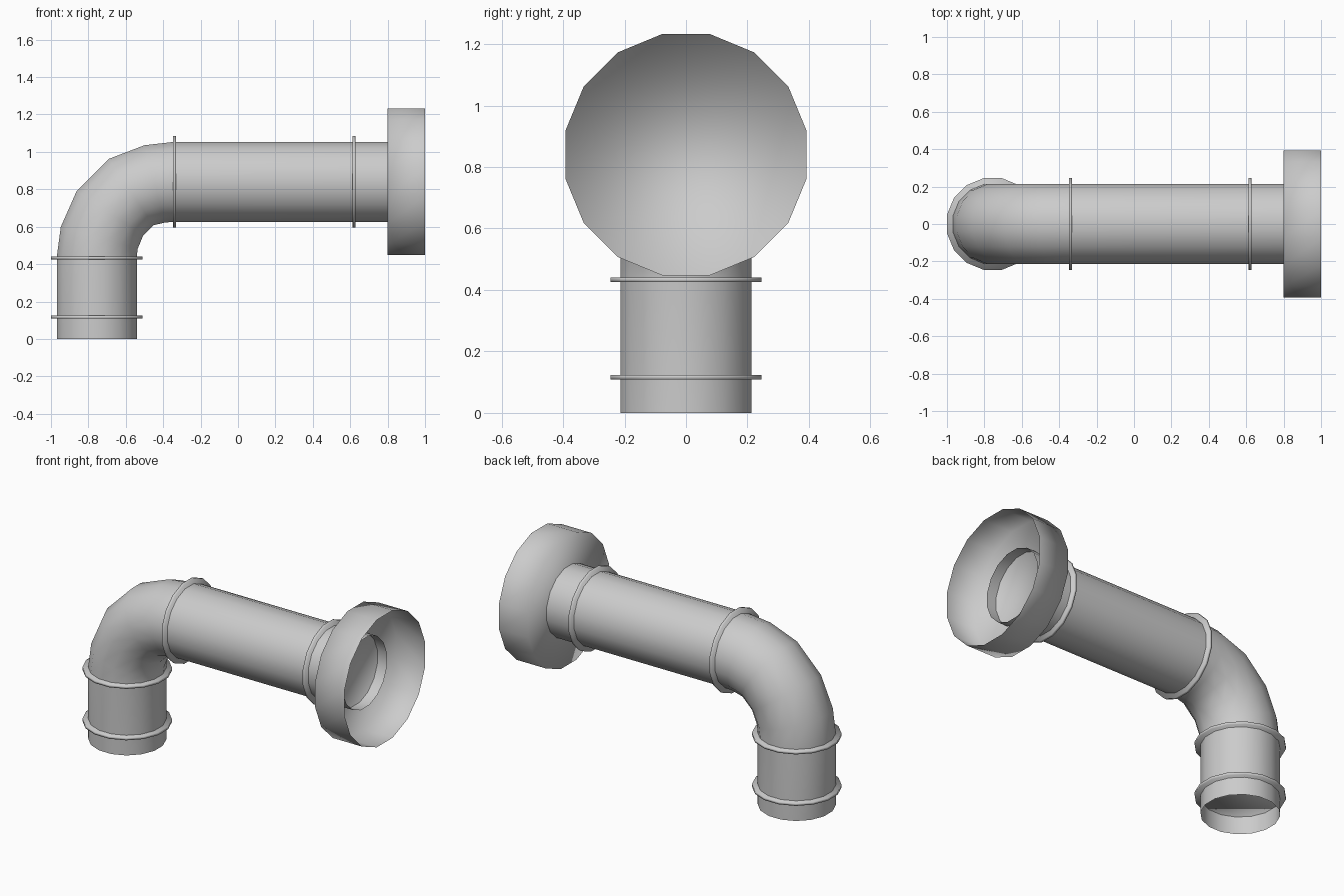
import bpy, bmesh, math
from mathutils import Matrix, Vector

if "Cube" in bpy.data.objects:
    bpy.data.objects.remove(bpy.data.objects["Cube"])

SIDES = 16
HALF = math.pi / SIDES          # turn so flats face the axes
PIPE_R = 0.218
RING_R = 0.25
CUP_R = 0.40
VX = -0.755                     # axis of the upright pipe
HZ = 0.84                       # axis height of the level pipe


def finish(name, bm):
    bmesh.ops.recalc_face_normals(bm, faces=bm.faces)
    for f in bm.faces:
        f.smooth = True
    mesh = bpy.data.meshes.new(name)
    bm.to_mesh(mesh)
    bm.free()
    obj = bpy.data.objects.new(name, mesh)
    bpy.context.collection.objects.link(obj)
    return obj


def drum(name, centre, radius, depth, along_x=False, open_end=False):
    bm = bmesh.new()
    turn = Matrix.Rotation(math.pi / 2, 4, 'Y') if along_x else Matrix()
    m = Matrix.Translation(centre) @ turn @ Matrix.Rotation(HALF, 4, 'Z')
    bmesh.ops.create_cone(bm, cap_ends=True, segments=SIDES, radius1=radius,
                          radius2=radius, depth=depth, matrix=m)
    bm.normal_update()
    if open_end:
        far = max(bm.faces, key=lambda f: f.calc_center_median().x)
        bmesh.ops.delete(bm, geom=[far], context='FACES_ONLY')
    return finish(name, bm)


# Bent pipe: x, z and lean angle of each cross-section, open at both ends
stations = [(VX, 0, 0), (VX, 0.44, 0), (-0.742, 0.54, 16), (-0.685, 0.672, 34),
            (-0.572, 0.785, 56), (-0.445, 0.829, 75), (-0.34, HZ, 90), (0.865, HZ, 90)]
bm = bmesh.new()
loops = []
for x, z, lean in stations:
    m = Matrix.Translation((x, 0, z)) @ Matrix.Rotation(math.radians(lean), 4, 'Y')
    loop = []
    for i in range(SIDES):
        a = HALF + 2 * HALF * i
        loop.append(bm.verts.new(m @ Vector((PIPE_R * math.cos(a), PIPE_R * math.sin(a), 0))))
    loops.append(loop)
for lo, hi in zip(loops, loops[1:]):
    for i in range(SIDES):
        j = (i + 1) % SIDES
        bm.faces.new((lo[i], lo[j], hi[j], hi[i]))
finish("bent_pipe", bm)

# Thin collars around the pipe
for n, z in enumerate((0.116, 0.433)):
    drum(f"upright_collar_{n + 1}", (VX, 0, z), RING_R, 0.016)
for n, x in enumerate((-0.34, 0.621)):
    drum(f"level_collar_{n + 1}", (x, 0, HZ), RING_R, 0.016, along_x=True)

# Wide open cup at the end of the pipe
drum("end_cup", (0.9, 0, HZ), CUP_R, 0.2, along_x=True, open_end=True)
